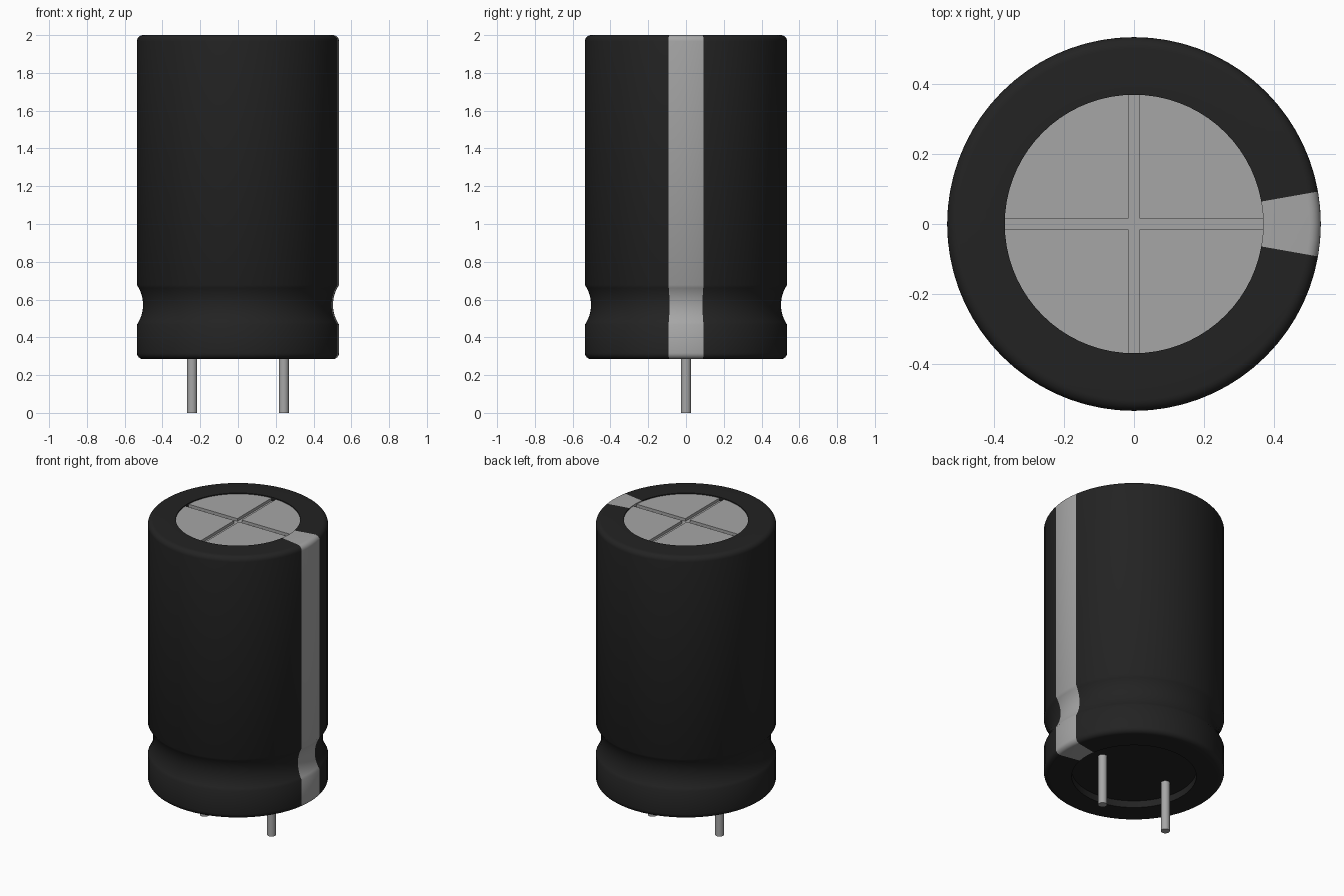
import bpy, bmesh, math
from math import sin, cos, pi, radians

if "Cube" in bpy.data.objects:
    bpy.data.objects.remove(bpy.data.objects["Cube"])

SEG = 72
R, R_IN = 0.535, 0.37        # sleeve outer radius and rim opening
Z0, Z1 = 0.285, 2.0          # sleeve bottom and top


def material(name, value):
    m = bpy.data.materials.new(name)
    m.diffuse_color = (value, value, value, 1)
    m.use_nodes = True
    m.node_tree.nodes["Principled BSDF"].inputs["Base Color"].default_value = m.diffuse_color
    return m


black = material("black_sleeve", 0.0165)
grey = material("light_grey", 0.38)


def finish(bm, name, mats, angle=40):
    mesh = bpy.data.meshes.new(name)
    bm.to_mesh(mesh)
    bm.free()
    for m in mats:
        mesh.materials.append(m)
    ob = bpy.data.objects.new(name, mesh)
    bpy.context.collection.objects.link(ob)
    bpy.ops.object.select_all(action='DESELECT')
    ob.select_set(True)
    bpy.context.view_layer.objects.active = ob
    bpy.ops.object.shade_smooth_by_angle(angle=radians(angle))
    return ob


def cylinder(name, mat, r, z0, z1, x=0, seg=SEG):
    bm = bmesh.new()
    bmesh.ops.create_cone(bm, cap_ends=True, segments=seg, radius1=r, radius2=r, depth=z1 - z0)
    bmesh.ops.translate(bm, verts=bm.verts, vec=(x, 0, (z0 + z1) / 2))
    return finish(bm, name, [mat])


# Sleeve profile: bottom recess wall, rounded rim, groove, rounded rim, top lip
FIL = 0.032
profile = [(R_IN, Z0 + 0.06), (R_IN, Z0)]
for i in range(7):
    a = -pi / 2 + i * pi / 12
    profile.append((R - FIL + FIL * cos(a), Z0 + FIL + FIL * sin(a)))
zc, half, depth = 0.572, 0.105, 0.032
arc_r = (half ** 2 + depth ** 2) / (2 * depth)
spread = math.asin(half / arc_r)
for i in range(13):
    a = spread * (i / 6 - 1)
    profile.append((R - depth + arc_r * (1 - cos(a)), zc + arc_r * sin(a)))
for i in range(7):
    a = i * pi / 12
    profile.append((R - FIL + FIL * cos(a), Z1 - FIL + FIL * sin(a)))
profile += [(R_IN, Z1), (R_IN, Z1 - 0.04)]

# Sleeve: lathe the profile, with the polarity stripe as faces around +x
bm = bmesh.new()
rings = [[bm.verts.new((r * cos(2 * pi * j / SEG), r * sin(2 * pi * j / SEG), z))
          for j in range(SEG)] for r, z in profile]
for lo, hi in zip(rings, rings[1:]):
    for j in range(SEG):
        k = (j + 1) % SEG
        f = bm.faces.new((lo[j], lo[k], hi[k], hi[j]))
        f.material_index = 1 if j < 2 or j >= SEG - 2 else 0
finish(bm, "sleeve", [black, grey])

# Top of the can: floor disc plus four raised quadrants leaving a cross groove
DISC_R, W, TOP = 0.372, 0.016, 1.994
cylinder("vent_groove_floor", grey, DISC_R, 1.96, TOP - 0.018)
bm = bmesh.new()
a0 = math.asin(W / DISC_R)
for q in range(4):
    pts = [(W, W)]
    for i in range(19):
        a = a0 + (pi / 2 - 2 * a0) * i / 18
        pts.append((DISC_R * cos(a), DISC_R * sin(a)))
    c, s = round(cos(q * pi / 2)), round(sin(q * pi / 2))
    pts = [(c * x - s * y, s * x + c * y) for x, y in pts]
    low = [bm.verts.new((x, y, 1.97)) for x, y in pts]
    high = [bm.verts.new((x, y, TOP)) for x, y in pts]
    bm.faces.new(high)
    bm.faces.new(low[::-1])
    for i in range(len(pts)):
        k = (i + 1) % len(pts)
        bm.faces.new((low[i], low[k], high[k], high[i]))
finish(bm, "vent_quadrants", [grey])

# Recessed rubber seal underneath
cylinder("bottom_seal", black, 0.38, Z0 + 0.045, Z0 + 0.1)

# Two wire leads
for side, x in (("left", -0.243), ("right", 0.243)):
    cylinder(side + "_lead", grey, 0.027, 0, Z0 + 0.07, x, 24)
